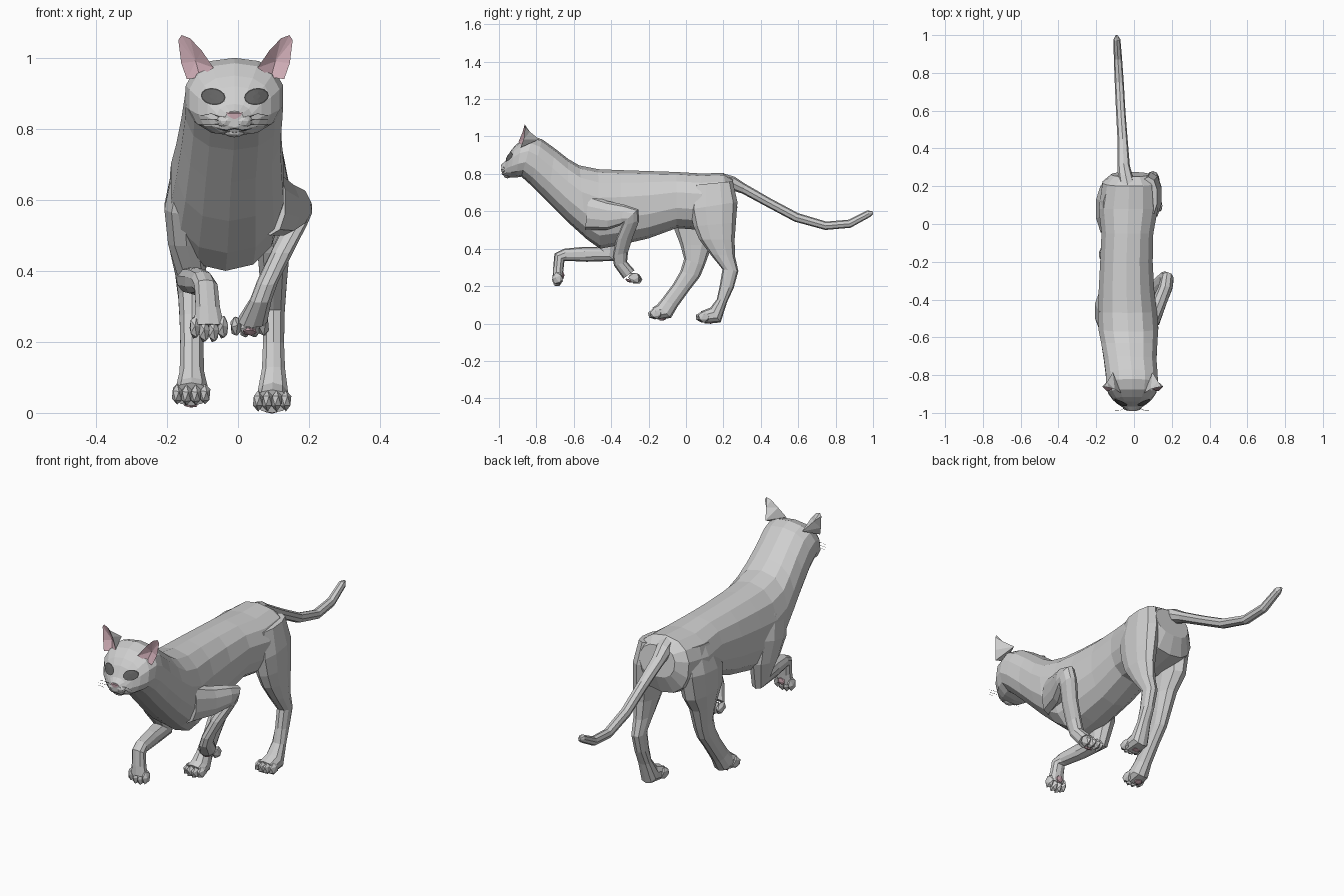
import bpy, bmesh, math
from mathutils import Vector, Matrix
from mathutils.bvhtree import BVHTree

if "Cube" in bpy.data.objects:
    bpy.data.objects.remove(bpy.data.objects["Cube"])


def material(name, rgb):
    m = bpy.data.materials.new(name)
    m.diffuse_color = (*rgb, 1)
    m.use_nodes = True
    m.node_tree.nodes["Principled BSDF"].inputs["Base Color"].default_value = m.diffuse_color
    return m


FUR = material("grey fur", (0.62, 0.62, 0.62))
PINK = material("pink skin", (0.60, 0.40, 0.45))
EYE = material("dark eye", (0.12, 0.12, 0.12))
LINE = material("dark line", (0.05, 0.05, 0.05))


def finish(name, bm, *mats, recalc=True):
    if recalc:
        bmesh.ops.recalc_face_normals(bm, faces=bm.faces[:])
    me = bpy.data.meshes.new(name)
    bm.to_mesh(me)
    bm.free()
    for m in mats:
        me.materials.append(m)
    ob = bpy.data.objects.new(name, me)
    bpy.context.collection.objects.link(ob)
    return ob


def loft(name, rings, n=10, power=0.9):
    """Each ring: side-view edge A (y, z), opposite edge B (y, z), centre x, half width."""
    bm = bmesh.new()
    soft = lambda v: math.copysign(abs(v) ** power, v)
    loops = []
    for ya, za, yb, zb, x, w in rings:
        c = Vector((x, (ya + yb) / 2, (za + zb) / 2))
        a = Vector((0, (ya - yb) / 2, (za - zb) / 2))
        loops.append([bm.verts.new(c + a * soft(math.cos(t)) + Vector((w * soft(math.sin(t)), 0, 0)))
                      for t in (2 * math.pi * i / n for i in range(n))])
    for p, q in zip(loops, loops[1:]):
        for i in range(n):
            j = (i + 1) % n
            bm.faces.new((p[i], p[j], q[j], q[i]))
    bm.faces.new(loops[0])
    bm.faces.new(loops[-1])
    return finish(name, bm, FUR)


def blobs(name, centres, size, tilt, mat, sub=1):
    """Low-poly ellipsoids, tilted about the x axis."""
    bm = bmesh.new()
    for c in centres:
        mtx = Matrix.Translation(c) @ Matrix.Rotation(tilt, 4, 'X') @ Matrix.Diagonal((*size, 1))
        bmesh.ops.create_icosphere(bm, subdivisions=sub, radius=1, matrix=mtx)
    return finish(name, bm, mat)


# Torso, neck and head in one skin
body = loft("body_and_head", [
    (.25, .77, .275, .62, -.02, .10), (.20, .805, .24, .53, -.025, .145),
    (.08, .802, .08, .50, -.03, .16), (-.05, .81, -.05, .51, -.035, .14),
    (-.20, .815, -.20, .455, -.04, .142), (-.35, .82, -.35, .42, -.04, .15),
    (-.47, .825, -.46, .40, -.035, .16), (-.57, .845, -.53, .45, -.03, .162),
    (-.63, .88, -.63, .54, -.025, .152), (-.70, .935, -.74, .65, -.02, .142),
    (-.77, .985, -.83, .74, -.012, .14), (-.82, 1.0, -.88, .785, -.01, .14),
    (-.875, .985, -.91, .78, -.01, .13), (-.915, .95, -.94, .78, -.01, .105),
    (-.94, .92, -.962, .785, -.01, .078), (-.965, .87, -.975, .79, -.01, .05),
    (-.987, .85, -.984, .805, -.01, .026)], n=14, power=.85)

# Tail
loft("tail", [
    (.19, .805, .20, .72, -.03, .045), (.26, .785, .235, .715, -.045, .04),
    (.32, .745, .30, .695, -.055, .033), (.45, .67, .43, .625, -.06, .027),
    (.60, .59, .58, .545, -.07, .025), (.75, .545, .745, .50, -.078, .024),
    (.87, .555, .88, .512, -.085, .022), (.97, .605, .985, .57, -.09, .018),
    (.998, .60, 1.0, .585, -.092, .006)], n=8)

# Hind legs
loft("hind_leg_forward", [
    (-.02, .74, .19, .76, -.11, .055), (-.07, .61, .23, .63, -.135, .068),
    (-.065, .51, .20, .50, -.14, .06), (-.03, .42, .14, .42, -.135, .048),
    (-.01, .345, .10, .31, -.13, .04), (-.03, .28, .075, .25, -.13, .036),
    (-.07, .21, .02, .18, -.13, .034), (-.13, .13, -.045, .09, -.13, .036),
    (-.155, .10, -.08, .03, -.13, .046), (-.18, .085, -.15, .02, -.132, .048)])
loft("hind_leg_rear", [
    (.04, .74, .25, .76, .075, .05), (.02, .61, .275, .65, .088, .06),
    (.04, .52, .267, .54, .095, .054), (.07, .45, .26, .45, .10, .047),
    (.13, .37, .262, .36, .10, .039), (.195, .29, .28, .28, .10, .033),
    (.18, .20, .255, .19, .10, .031), (.165, .13, .22, .115, .10, .034),
    (.13, .085, .185, .005, .098, .045), (.08, .065, .10, .0, .096, .048)])

# Front legs, one reaching forward and one folded back
loft("front_leg_forward", [
    (-.60, .67, -.40, .72, -.135, .05), (-.57, .56, -.35, .60, -.15, .06),
    (-.52, .47, -.34, .48, -.145, .054), (-.47, .41, -.38, .335, -.13, .042),
    (-.55, .41, -.53, .33, -.115, .036), (-.65, .40, -.635, .335, -.10, .033),
    (-.703, .375, -.65, .335, -.09, .034), (-.71, .30, -.655, .29, -.085, .036),
    (-.713, .25, -.66, .24, -.082, .045)])
loft("front_leg_folded", [
    (-.52, .69, -.54, .50, .09, .045), (-.42, .655, -.42, .50, .13, .045),
    (-.33, .635, -.35, .525, .165, .04), (-.255, .61, -.335, .54, .176, .034),
    (-.25, .55, -.345, .52, .163, .033), (-.285, .46, -.375, .45, .125, .032),
    (-.31, .38, -.392, .36, .083, .030), (-.315, .33, -.385, .31, .065, .031),
    (-.275, .285, -.335, .24, .042, .042)])

# Toes and pads; tilt turns each paw from lying flat to hanging
for name, (x, y, z), tilt, pad in (
        ("hind_forward", (-.132, -.175, .05), .2, (0, .05, -.027)),
        ("hind_rear", (.096, .08, .034), 0, (0, .05, -.028)),
        ("front_forward", (-.082, -.688, .226), 1.45, (0, .03, .03)),
        ("front_folded", (.033, -.262, .237), 2.65, (0, -.045, -.008))):
    rot = Matrix.Rotation(tilt, 3, 'X')
    toes = [Vector((x, y, z)) + Vector((dx, 0, 0)) + rot @ Vector((0, abs(dx) * .4, 0))
            for dx in (-.039, -.013, .013, .039)]
    blobs(name + "_toes", toes, (.017, .036, .03), tilt, FUR)
    blobs(name + "_pad", [Vector((x, y, z)) + Vector(pad)], (.022, .02, .008), tilt, PINK)

# Muzzle cheeks and chin
blobs("muzzle_cheeks", [(-.033, -.962, .822), (.013, -.962, .822)], (.03, .027, .023), 0, FUR, 2)
blobs("chin", [(-.01, -.955, .791)], (.03, .02, .015), 0, FUR, 2)

# Ears: rim fanned to a furry back point and to a sunken pink inside point
for side, name in ((-1, "left_ear"), (1, "right_ear")):
    bm = bmesh.new()
    P = lambda x, y, z: bm.verts.new((-.007 + side * x, y, z))
    rim = [P(.137, -.885, .94), P(.153, -.868, .985), P(.161, -.86, 1.05), P(.152, -.862, 1.064),
           P(.128, -.865, 1.055), P(.095, -.875, 1.02), P(.062, -.895, .972)]
    back = P(.105, -.785, .985)
    ridge = P(.135, -.835, 1.025)
    inner = P(.112, -.852, .99)
    low = P(.10, -.875, .945)
    for i, (a, b) in enumerate(zip(rim, rim[1:])):
        bm.faces.new((b, a, inner)).material_index = 1
        bm.faces.new((a, b, ridge if 0 < i < 5 else back))
    bm.faces.new((rim[1], ridge, back))
    bm.faces.new((rim[5], back, ridge))
    bm.faces.new((rim[0], low, inner)).material_index = 1
    bm.faces.new((low, rim[6], inner)).material_index = 1
    bm.faces.new((rim[0], back, low))
    bm.faces.new((back, rim[6], low))
    finish(name, bm, FUR, PINK)

# Painted face details, laid on the surface of the head
trees = []
for nm in ("body_and_head", "muzzle_cheeks", "chin"):
    me = bpy.data.objects[nm].data
    trees.append(BVHTree.FromPolygons([v.co for v in me.vertices], [p.vertices for p in me.polygons]))


def decal(name, outline, mat, lift=.004):
    bm = bmesh.new()

    def stick(x, z):
        hits = [t.ray_cast(Vector((x, -2, z)), Vector((0, 1, 0)))[0] for t in trees]
        ys = [h.y for h in hits if h is not None]
        return bm.verts.new((x, (min(ys) if ys else -.95) - lift, z))
    cx = sum(p[0] for p in outline) / len(outline)
    cz = sum(p[1] for p in outline) / len(outline)
    rings = [[stick(cx + (x - cx) * f, cz + (z - cz) * f) for x, z in outline] for f in (.33, .67, 1)]
    n = len(outline)
    bm.faces.new(rings[0])
    for p, q in zip(rings, rings[1:]):
        for i in range(n):
            bm.faces.new((p[i], q[i], q[(i + 1) % n], p[(i + 1) % n]))
    bm.normal_update()
    if sum(f.normal.y for f in bm.faces) > 0:
        bmesh.ops.reverse_faces(bm, faces=bm.faces[:])
    finish(name, bm, mat, recalc=False)


def oval(x, z, rx, rz, slant, n=14):
    return [(x + rx * math.cos(t), z + rz * math.sin(t) + slant * math.cos(t))
            for t in (2 * math.pi * i / n for i in range(n))]


for s, name in ((-1, "left"), (1, "right")):
    x = -.009 + s * .061
    decal(name + "_eye_rim", oval(x, .891, .035, .024, s * .003), LINE, .003)
    decal(name + "_eye", oval(x, .891, .031, .020, s * .003), EYE, .005)
    decal(name + "_mouth_line", [(-.01, .803), (-.01 + s * .025, .797), (-.01 + s * .052, .801),
                                 (-.01 + s * .025, .793), (-.01, .799)], LINE)
decal("nose", [(-.033, .846), (.013, .846), (.008, .836), (-.006, .828), (-.014, .828), (-.028, .836)], PINK)

# Whiskers
cu = bpy.data.curves.new("whiskers", 'CURVE')
cu.dimensions = '3D'
cu.bevel_depth = .0007
cu.bevel_resolution = 0
for s in (-1, 1):
    for k in range(3):
        sp = cu.splines.new('POLY')
        sp.points.add(2)
        for p, (dx, y, dz) in zip(sp.points, ((.035, -.972, 0), (.065, -.987, .008), (.095, -.985, .004))):
            p.co = (-.01 + s * dx, y, .815 + .008 * k + dz * (k - .5), 1)
cu.materials.append(LINE)
bpy.context.collection.objects.link(bpy.data.objects.new("whiskers", cu))
